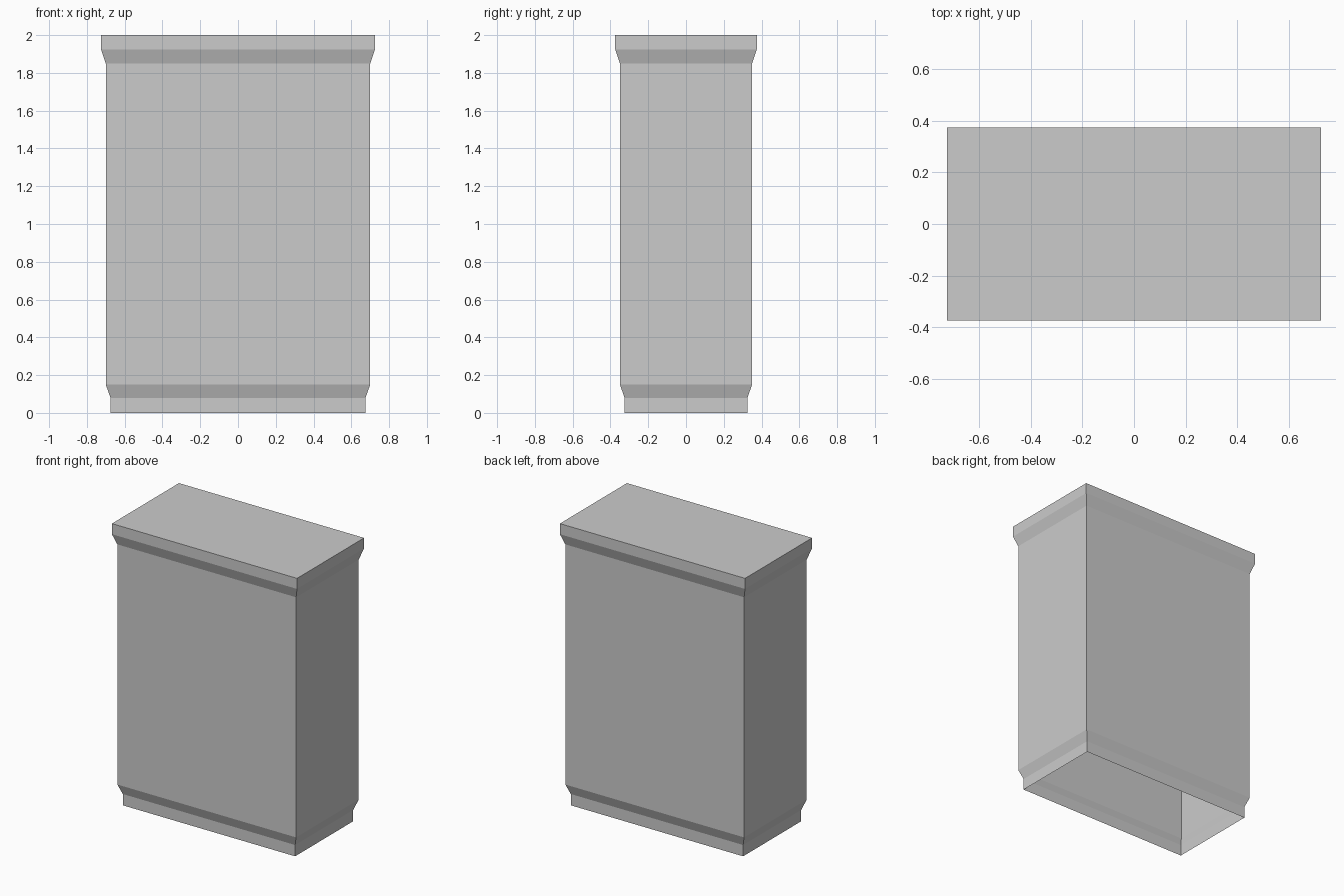
import bpy
import bmesh

cube = bpy.data.objects.get("Cube")
if cube:
    bpy.data.objects.remove(cube, do_unlink=True)

# Single plain grey material
grey = bpy.data.materials.new("plain_grey")
grey.use_nodes = True
colour = (0.6, 0.6, 0.6, 1.0)
grey.diffuse_color = colour
grey.node_tree.nodes["Principled BSDF"].inputs["Base Color"].default_value = colour

# Body half-size, and profile as (outward offset, height)
HALF_X, HALF_Y = 0.7, 0.35
PROFILE = [(-0.025, 0.0), (-0.025, 0.08), (0.0, 0.15),
           (0.0, 1.85), (0.025, 1.925), (0.025, 2.0)]


def ring(bm, offset, z):
    """Rectangular loop of vertices, counter-clockwise from above."""
    x, y = HALF_X + offset, HALF_Y + offset
    return [bm.verts.new((sx * x, sy * y, z))
            for sx, sy in ((-1, -1), (1, -1), (1, 1), (-1, 1))]


# Hollow cabinet shell: recessed base, straight body, flared top rim
bm = bmesh.new()
rings = [ring(bm, offset, z) for offset, z in PROFILE]
for low, high in zip(rings, rings[1:]):
    for i in range(4):
        j = (i + 1) % 4
        bm.faces.new((low[i], low[j], high[j], high[i]))

# Closed flat top; the underside stays open
bm.faces.new(rings[-1])

mesh = bpy.data.meshes.new("cabinet_shell")
bm.to_mesh(mesh)
bm.free()
mesh.materials.append(grey)
shell = bpy.data.objects.new("cabinet_shell", mesh)
bpy.context.collection.objects.link(shell)
